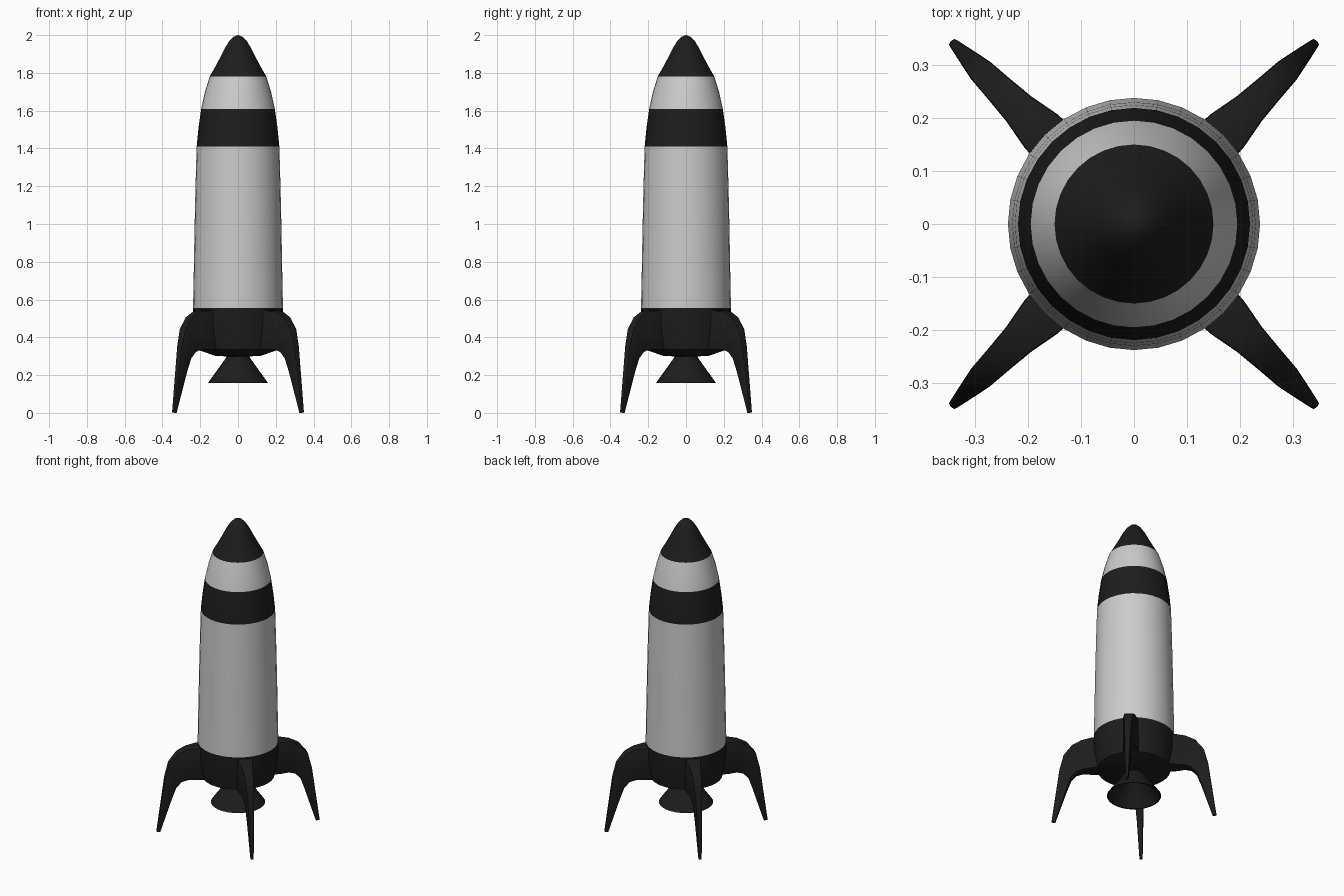
import bpy, bmesh, math
from mathutils import Matrix

if "Cube" in bpy.data.objects:
    bpy.data.objects.remove(bpy.data.objects["Cube"])

SIDES = 32
black = bpy.data.materials.new("black_paint")
black.diffuse_color = (0.012, 0.012, 0.012, 1)
black.use_nodes = True
black.node_tree.nodes["Principled BSDF"].inputs["Base Color"].default_value = black.diffuse_color


def finish(bm, name, mat=None, angle=35):
    bmesh.ops.remove_doubles(bm, verts=bm.verts, dist=1e-5)
    bmesh.ops.recalc_face_normals(bm, faces=bm.faces)
    me = bpy.data.meshes.new(name)
    bm.to_mesh(me)
    bm.free()
    ob = bpy.data.objects.new(name, me)
    bpy.context.collection.objects.link(ob)
    if mat:
        me.materials.append(mat)
    bpy.ops.object.select_all(action='DESELECT')
    ob.select_set(True)
    bpy.context.view_layer.objects.active = ob
    bpy.ops.object.shade_smooth_by_angle(angle=math.radians(angle))
    return ob


def lathe(name, profile, mat=None):
    """Spin (radius, z) points around the z axis."""
    bm = bmesh.new()
    vs = [bm.verts.new((r, 0, z)) for r, z in profile]
    es = [bm.edges.new(p) for p in zip(vs, vs[1:])]
    bmesh.ops.spin(bm, geom=vs + es, cent=(0, 0, 0), axis=(0, 0, 1),
                   angle=math.tau, steps=SIDES, use_merge=True)
    return finish(bm, name, mat)


# Hull, painted in bands from top to bottom
lathe("nose_cone", [(0, 2.0), (0.022, 1.992), (0.045, 1.97), (0.068, 1.934),
                    (0.093, 1.884), (0.119, 1.835), (0.15, 1.78)], black)
lathe("upper_hull", [(0.15, 1.78), (0.175, 1.70), (0.195, 1.61)])
lathe("hull_band", [(0.195, 1.61), (0.209, 1.51), (0.219, 1.41)], black)
lathe("main_hull", [(0.219, 1.41), (0.225, 1.2), (0.23, 0.98),
                    (0.234, 0.76), (0.238, 0.555)])
lathe("tail_section", [(0.238, 0.555), (0.234, 0.44), (0.216, 0.335),
                       (0.12, 0.302), (0.0, 0.296)], black)

# Hollow engine bell
lathe("engine_nozzle", [(0.055, 0.31), (0.068, 0.285), (0.16, 0.157),
                        (0.152, 0.157), (0.055, 0.28), (0, 0.285)], black)

# Curved landing fins: outer s, outer z, inner s, inner z, half width
SECTIONS = [
    (0.19, 0.545, 0.19, 0.335, 0.048),
    (0.25, 0.543, 0.25, 0.335, 0.044),
    (0.31, 0.535, 0.30, 0.335, 0.033),
    (0.365, 0.508, 0.34, 0.322, 0.028),
    (0.415, 0.445, 0.371, 0.287, 0.024),
    (0.440, 0.350, 0.397, 0.215, 0.019),
    (0.488, 0.004, 0.465, 0.0, 0.009),
]


def fin(name, azimuth):
    bm = bmesh.new()
    rings = [[bm.verts.new(p) for p in ((a, -w, b), (a, w, b), (c, w, d), (c, -w, d))]
             for a, b, c, d, w in SECTIONS]
    for r0, r1 in zip(rings, rings[1:]):
        for i in range(4):
            j = (i + 1) % 4
            bm.faces.new((r0[i], r0[j], r1[j], r1[i]))
    bm.faces.new(rings[0])
    bm.faces.new(rings[-1])
    # Soften the long edges
    long_edges = [e for r0, r1 in zip(rings, rings[1:]) for e in bm.edges
                  for a, b in zip(r0, r1) if a in e.verts and b in e.verts]
    bmesh.ops.bevel(bm, geom=long_edges, offset=0.006, segments=2,
                    profile=0.5, affect='EDGES', clamp_overlap=True)
    bmesh.ops.transform(bm, matrix=Matrix.Rotation(azimuth, 4, 'Z'), verts=bm.verts)
    finish(bm, name, black)


for k, side in enumerate(("back_right", "back_left", "front_left", "front_right")):
    fin(side + "_fin", math.radians(45 + 90 * k))
